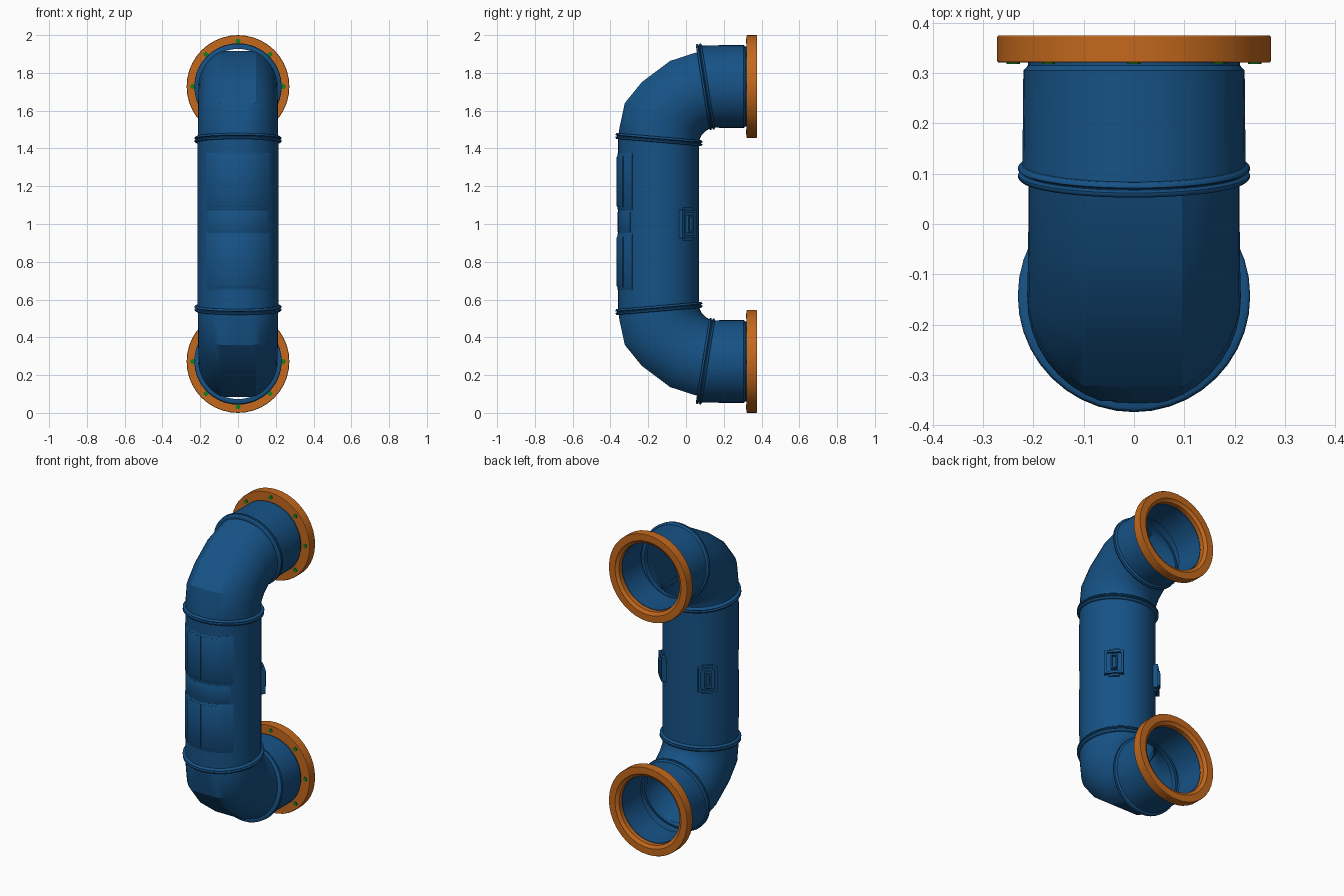
import bpy, bmesh, math
from mathutils import Vector, Matrix

if "Cube" in bpy.data.objects:
    bpy.data.objects.remove(bpy.data.objects["Cube"])

SEG = 40
BODY_Y = -0.145          # axis of the vertical pipe
PORT_Z = 1.728           # axis of the upper port (lower one is mirrored about z = 1)


def material(name, rgb):
    m = bpy.data.materials.new(name)
    m.diffuse_color = (*rgb, 1)
    m.use_nodes = True
    m.node_tree.nodes["Principled BSDF"].inputs["Base Color"].default_value = m.diffuse_color
    return m


BLUE = material("blue_paint", (0.008, 0.085, 0.24))
ORANGE = material("orange_paint", (0.55, 0.14, 0.012))
GREEN = material("green_bolt", (0.01, 0.2, 0.015))


def finish(name, bm, mat, angle=30):
    bmesh.ops.recalc_face_normals(bm, faces=bm.faces)
    for f in bm.faces:
        f.smooth = True
    for e in bm.edges:
        e.smooth = len(e.link_faces) == 2 and e.calc_face_angle(0) < math.radians(angle)
    me = bpy.data.meshes.new(name)
    bm.to_mesh(me)
    bm.free()
    me.materials.append(mat)
    ob = bpy.data.objects.new(name, me)
    bpy.context.collection.objects.link(ob)
    return ob


def skin(name, rings, mat, closed=False, angle=30):
    """Bridge a row of equal rings of points into a tube."""
    bm = bmesh.new()
    vs = [[bm.verts.new(p) for p in r] for r in rings]
    pairs = list(zip(vs, vs[1:])) + ([(vs[-1], vs[0])] if closed else [])
    for a, b in pairs:
        for i in range(SEG):
            j = (i + 1) % SEG
            bm.faces.new((a[i], a[j], b[j], b[i]))
    return finish(name, bm, mat, angle)


def section(outer, inner, width, flat=1.0):
    """Ring spanning two (y, z) points; flat < 1 planes off the outer side."""
    o, n = Vector((0, *outer)), Vector((0, *inner))
    size = (o - n) / (1 + flat)
    c = n + size
    pts = []
    for i in range(SEG):
        t = math.tau * i / SEG
        pts.append(c + size * min(math.cos(t), flat) + Vector((width * math.sin(t), 0, 0)))
    return pts


def lathe(name, centre, axis, profile, mat, closed=False, angle=30):
    """Turn (distance along axis, radius) points around an axis in the yz plane."""
    c, d = Vector(centre), Vector(axis).normalized()
    u, x = d.cross(Vector((1, 0, 0))), Vector((1, 0, 0))
    rings = [[c + d * t + (u * math.cos(math.tau * i / SEG) + x * math.sin(math.tau * i / SEG)) * r
              for i in range(SEG)] for t, r in profile]
    return skin(name, rings, mat, closed, angle)


def plate(name, a0, a1, z0, z1, r, bevel=0.004):
    """Curved raised plate on the vertical pipe; angles are measured from the front."""
    bm = bmesh.new()
    n = 8
    cols = []
    for k in range(n + 1):
        a = math.radians(a0 + (a1 - a0) * k / n)
        p = lambda rr, z: (rr * math.sin(a), BODY_Y - rr * math.cos(a), z)
        loop = [(0.205, z0), (r - bevel, z0), (r, z0 + bevel * 2),
                (r, z1 - bevel * 2), (r - bevel, z1), (0.205, z1)]
        cols.append([bm.verts.new(p(*q)) for q in loop])
    for a, b in zip(cols, cols[1:]):
        for i in range(6):
            j = (i + 1) % 6
            bm.faces.new((a[i], a[j], b[j], b[i]))
    bm.faces.new(cols[0])
    bm.faces.new(cols[-1])
    return finish(name, bm, BLUE)


def latch(name, side):
    """Framed latch on the rear flank: backing, four frame bars, grip and end tabs."""
    bm = bmesh.new()
    parts = [  # across, up, radial centre, then sizes
        (0, 0, 0.208, 0.11, 0.150, 0.026),
        (-0.047, 0, 0.226, 0.014, 0.150, 0.016), (0.047, 0, 0.226, 0.014, 0.150, 0.016),
        (0, -0.068, 0.226, 0.108, 0.014, 0.016), (0, 0.068, 0.226, 0.108, 0.014, 0.016),
        (-0.014, 0, 0.231, 0.009, 0.09, 0.022), (0.014, 0, 0.231, 0.009, 0.09, 0.022),
        (0, 0.042, 0.231, 0.036, 0.010, 0.022), (0, -0.042, 0.231, 0.036, 0.010, 0.022),
        (0, 0.08, 0.212, 0.06, 0.016, 0.022), (0, -0.08, 0.212, 0.06, 0.016, 0.022),
    ]
    turn = Matrix.Translation((0, BODY_Y, 1)) @ Matrix.Rotation(-side * math.radians(45), 4, 'Z')
    for a, h, r, sa, sh, sr in parts:
        m = turn @ Matrix.Translation((a, r, h)) @ Matrix.Diagonal((sa, sr, sh, 1))
        bmesh.ops.create_cube(bm, size=1, matrix=m)
    return finish(name, bm, BLUE)


def bolts(name, cz, y, r, depth, mat):
    """Eight flat bolt heads around a flange."""
    bm = bmesh.new()
    for k in range(8):
        a = math.tau * k / 8
        m = Matrix.Translation((0.24 * math.sin(a), y, cz + 0.24 * math.cos(a))) \
            @ Matrix.Rotation(math.pi / 2, 4, 'X')
        bmesh.ops.create_cone(bm, cap_ends=True, segments=12, radius1=r, radius2=r,
                              depth=depth, matrix=m)
    return finish(name, bm, mat)


# Vertical pipe with slanted ends
JOINT = ((-0.36, 1.455), (0.07, 1.425))
low = tuple((y, 2 - z) for y, z in JOINT)
skin("vertical_pipe", [section(*low, 0.215), section((-0.36, 0.66), (0.07, 0.66), 0.215),
                       section((-0.36, 1.34), (0.07, 1.34), 0.215), section(*JOINT, 0.215)], BLUE)

# Front cover panels, middle band and rear latches
for label, z0 in (("lower", 0.665), ("upper", 1.09)):
    plate(label + "_panel_left", -31, -0.7, z0, z0 + 0.27, 0.2225)
    plate(label + "_panel_right", 0.7, 31, z0, z0 + 0.27, 0.2225)
    plate(label + "_saddle", -50, 50, z0 - 0.015, z0 + 0.285, 0.218, 0.002)
plate("middle_band", -46, 46, 0.955, 1.065, 0.2165, 0.001)
latch("latch_right", 1)
latch("latch_left", -1)

# Double bead used at every joint
BEAD = [(-0.016, 0.205), (-0.015, 0.226), (-0.010, 0.231), (-0.005, 0.231), (-0.001, 0.222),
        (0.001, 0.222), (0.005, 0.231), (0.010, 0.231), (0.015, 0.226), (0.016, 0.205)]

for label, s in (("upper", 1), ("lower", -1)):
    mz = lambda z: 1 + s * (z - 1)
    # Elbow: (outer point, inner point, half width, flattening)
    elbow = [(*JOINT, 0.213, 1),
             ((-0.352, 1.51), (0.069, 1.435), 0.213, 0.95),
             ((-0.324, 1.64), (0.074, 1.452), 0.212, 0.891),
             ((-0.235, 1.75), (0.083, 1.472), 0.211, 0.891),
             ((-0.085, 1.863), (0.103, 1.492), 0.210, 0.891),
             ((0.075, 1.915), (0.135, 1.510), 0.210, 0.891)]
    skin(label + "_elbow", [section((o[0], mz(o[1])), (i[0], mz(i[1])), w, f)
                            for o, i, w, f in elbow], BLUE, angle=24)
    # Joint beads
    lathe(label + "_body_bead", (0, -0.143, mz(1.447)), (0, 0.085, s), BEAD, BLUE, True, 50)
    lathe(label + "_port_bead", (0, 0.103, mz(1.727)), (0, 1, s * 0.16), BEAD, BLUE, True, 50)
    # Port pipe with its inner wall
    cz = mz(PORT_Z)
    front = section((0.068, mz(1.945)), (0.138, mz(1.510)), 0.222)
    back = [[Vector((r * math.sin(math.tau * i / SEG), y,
                     cz + s * r * math.cos(math.tau * i / SEG))) for i in range(SEG)]
            for y, r in ((0.305, 0.220), (0.315, 0.211), (0.335, 0.211), (0.335, 0.206), (0.15, 0.206))]
    skin(label + "_port_pipe", [front] + back, BLUE)
    # Flange and bolts
    lathe(label + "_flange", (0, 0, cz), (0, 1, 0),
          [(0.321, 0.209), (0.321, 0.270), (0.324, 0.272), (0.372, 0.272), (0.375, 0.270),
           (0.375, 0.228), (0.366, 0.218), (0.362, 0.209)], ORANGE, True)
    bolts(label + "_front_bolts", cz, 0.322, 0.013, 0.008, GREEN)
    bolts(label + "_rear_bolt_ends", cz, 0.3725, 0.012, 0.005, ORANGE)
